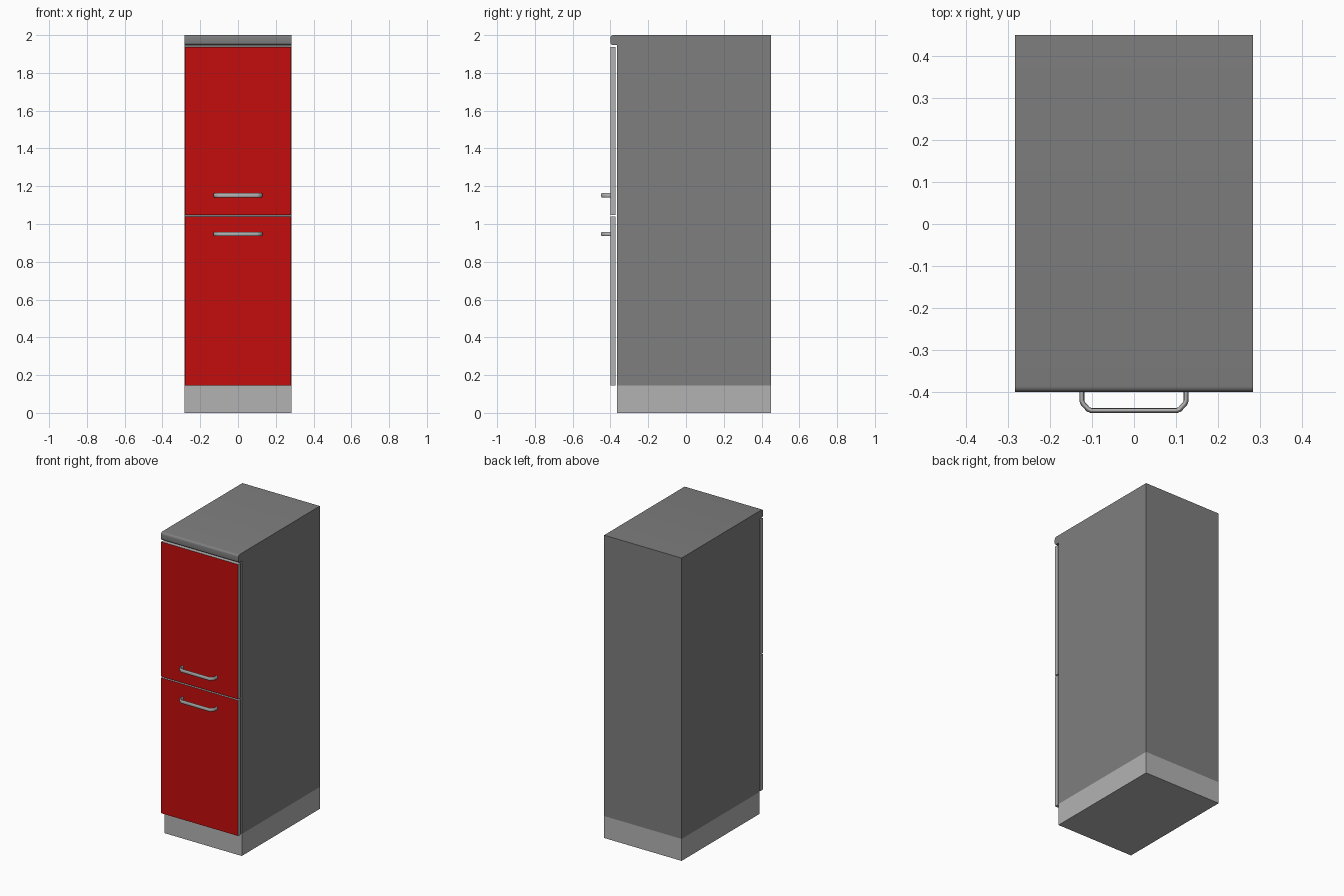
import bpy, bmesh
from math import sin, cos, pi

if "Cube" in bpy.data.objects:
    bpy.data.objects.remove(bpy.data.objects["Cube"])

W = 0.283  # half width of the cabinet


def material(name, rgb):
    m = bpy.data.materials.new(name)
    m.diffuse_color = (*rgb, 1)
    m.use_nodes = True
    m.node_tree.nodes["Principled BSDF"].inputs["Base Color"].default_value = m.diffuse_color
    return m


RED = material("red_front", (0.55, 0.004, 0.004))
LIGHT = material("light_grey", (0.45, 0.45, 0.45))
DARK = material("dark_grey", (0.21, 0.21, 0.21))


def finish(bm, name, *mats):
    bmesh.ops.recalc_face_normals(bm, faces=bm.faces)
    me = bpy.data.meshes.new(name)
    bm.to_mesh(me)
    bm.free()
    for m in mats:
        me.materials.append(m)
    ob = bpy.data.objects.new(name, me)
    bpy.context.collection.objects.link(ob)
    return ob


def smooth(ob, angle):
    bpy.ops.object.select_all(action='DESELECT')
    ob.select_set(True)
    bpy.context.view_layer.objects.active = ob
    bpy.ops.object.shade_smooth_by_angle(angle=angle)


def box(name, x0, x1, y0, y1, z0, z1, *mats):
    bm = bmesh.new()
    bmesh.ops.create_cube(bm, size=1)
    for v in bm.verts:
        v.co.x = (x0 + x1) / 2 + v.co.x * (x1 - x0)
        v.co.y = (y0 + y1) / 2 + v.co.y * (y1 - y0)
        v.co.z = (z0 + z1) / 2 + v.co.z * (z1 - z0)
    if len(mats) > 1:  # second material goes on the front face
        bm.normal_update()
        for f in bm.faces:
            if f.normal.y < -0.9:
                f.material_index = 1
    return finish(bm, name, *mats)


def arc(cy, cz, r, a0, a1, n=5):
    return [(cy + r * cos(a0 + (a1 - a0) * i / n), cz + r * sin(a0 + (a1 - a0) * i / n))
            for i in range(n + 1)]


# plinth
box("plinth", -W, W, -0.365, 0.45, 0, 0.145, LIGHT)

# carcass with rounded worktop lip, as one side profile extruded across
r = 0.014
profile = [(0.45, 0.145), (0.45, 2.0)]
profile += arc(-0.4 + r, 2.0 - r, r, pi / 2, pi)
profile += arc(-0.4 + r, 1.947 + r, r, pi, 1.5 * pi)
profile += [(-0.365, 1.947), (-0.365, 0.145)]
bm = bmesh.new()
face = bm.faces.new([bm.verts.new((-W, y, z)) for y, z in profile])
ext = bmesh.ops.extrude_face_region(bm, geom=[face])
bmesh.ops.translate(bm, vec=(2 * W, 0, 0),
                    verts=[g for g in ext["geom"] if isinstance(g, bmesh.types.BMVert)])
smooth(finish(bm, "carcass", DARK), 0.6)

# doors with red fronts
for name, z0, z1 in (("lower_door", 0.145, 1.04), ("upper_door", 1.048, 1.938)):
    box(name, -0.281, 0.281, -0.4, -0.373, z0, z1, LIGHT, RED)

# bar handles: flattened tubes bent back to the doors
half = [(0.124, -0.398), (0.124, -0.421), (0.121, -0.428), (0.109, -0.441), (0.102, -0.444)]
path = half + [(-x, y) for x, y in reversed(half)]
for name, z in (("lower_handle", 0.947), ("upper_handle", 1.152)):
    cu = bpy.data.curves.new(name, 'CURVE')
    cu.dimensions = '3D'
    cu.bevel_depth = 0.006
    cu.bevel_resolution = 3
    cu.use_fill_caps = True
    sp = cu.splines.new('POLY')
    sp.points.add(len(path) - 1)
    for p, (x, y) in zip(sp.points, path):
        p.co = (x, y, 0, 1)
    cu.materials.append(LIGHT)
    ob = bpy.data.objects.new(name, cu)
    bpy.context.collection.objects.link(ob)
    ob.location.z = z
    ob.scale.z = 2
    bpy.ops.object.select_all(action='DESELECT')
    ob.select_set(True)
    bpy.context.view_layer.objects.active = ob
    bpy.ops.object.convert(target='MESH')
    smooth(bpy.context.view_layer.objects.active, 0.8)
